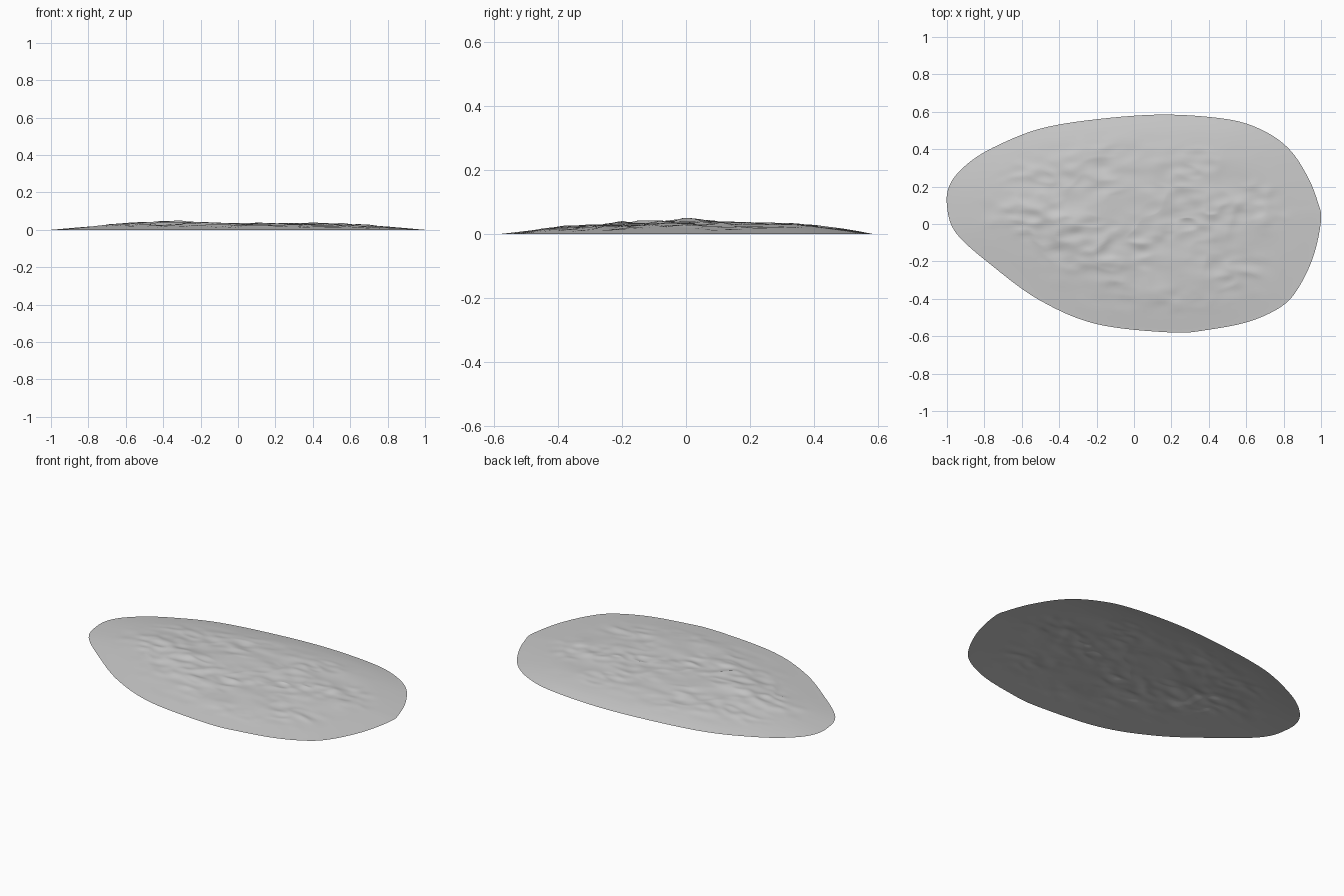
import bpy, bmesh, math
from mathutils import Vector, noise

cube = bpy.data.objects.get("Cube")
if cube:
    bpy.data.objects.remove(cube, do_unlink=True)

# Shoreline of the mound, anticlockwise from the right tip
OUTLINE = [(1, .02), (.985, .11), (.93, .25), (.83, .40), (.69, .5), (.5, .56),
           (.16, .585), (-.2, .56), (-.5, .51), (-.73, .42), (-.88, .33),
           (-.98, .22), (-1, .1), (-.95, -.05), (-.75, -.23), (-.5, -.41),
           (-.2, -.535), (.2, -.58), (.4, -.565), (.62, -.52), (.79, -.44),
           (.88, -.34), (.96, -.17)]
CENTRE = Vector((0.05, 0.02))
STEPS, RINGS = 8, 70


def smooth_loop(points, steps):
    """Closed Catmull-Rom curve through the points."""
    p = [Vector(q) for q in points]
    n = len(p)
    loop = []
    for i in range(n):
        a, b, c, d = (p[(i + k) % n] for k in (-1, 0, 1, 2))
        for s in range(steps):
            t = s / steps
            loop.append(0.5 * (2 * b + (c - a) * t + (2 * a - 5 * b + 4 * c - d) * t ** 2
                               + (3 * b - a - 3 * c + d) * t ** 3))
    return loop


def ease(v):
    v = max(0.0, min(1.0, v))
    return v * v * (3 - 2 * v)


def height(p, t):
    """Shallow rim slope, broad plateau and rough rocky crest."""
    rim_width = 0.46 - 0.1 * max(-1, min(1, p.y / 0.5))
    rise = (1 - t) / rim_width
    base = 0.034 * (1 - math.exp(-1.6 * rise ** 1.15))
    hump = 0.010 * math.exp(-((p.x + 0.4) / 0.28) ** 2 - (p.y / 0.2) ** 2)
    rough = ease((0.9 - t) / 0.3)
    q = Vector((p.x * 5, p.y * 8, 0.3))
    broad = noise.noise(q) * 0.005
    fine = noise.noise(q * 2.3 + Vector((4, 7, 0))) * 0.007
    patch = ease(noise.noise(q * 0.6 + Vector((9, 2, 0))) + 0.6)
    crag = (0.4 - abs(noise.noise(q * 1.7 + Vector((2, 5, 0))))) * 0.012
    return base + hump + rough * (broad + fine * patch + crag * patch)


# Open shell built from rings between the shoreline and the centre
loop = smooth_loop(OUTLINE, STEPS)
bm = bmesh.new()
rings = []
for r in range(RINGS):
    t = 1 - r / RINGS
    ring = []
    for edge in loop:
        p = CENTRE + (edge - CENTRE) * t
        ring.append(bm.verts.new((p.x, p.y, max(0, height(p, t)) if r else 0)))
    rings.append(ring)
n = len(loop)
for outer, inner in zip(rings, rings[1:]):
    for i in range(n):
        j = (i + 1) % n
        bm.faces.new((outer[i], outer[j], inner[j], inner[i]))
tip = bm.verts.new((*CENTRE, height(CENTRE, 0)))
for i in range(n):
    bm.faces.new((rings[-1][i], rings[-1][(i + 1) % n], tip))
for f in bm.faces:
    f.smooth = True
mesh = bpy.data.meshes.new("rocky_mound")
bm.to_mesh(mesh)
bm.free()
mound = bpy.data.objects.new("rocky_mound", mesh)
bpy.context.collection.objects.link(mound)

# Plain grey stone
grey = (0.6, 0.6, 0.6, 1)
stone = bpy.data.materials.new("grey_stone")
stone.use_nodes = True
stone.diffuse_color = grey
stone.node_tree.nodes["Principled BSDF"].inputs["Base Color"].default_value = grey
mesh.materials.append(stone)
